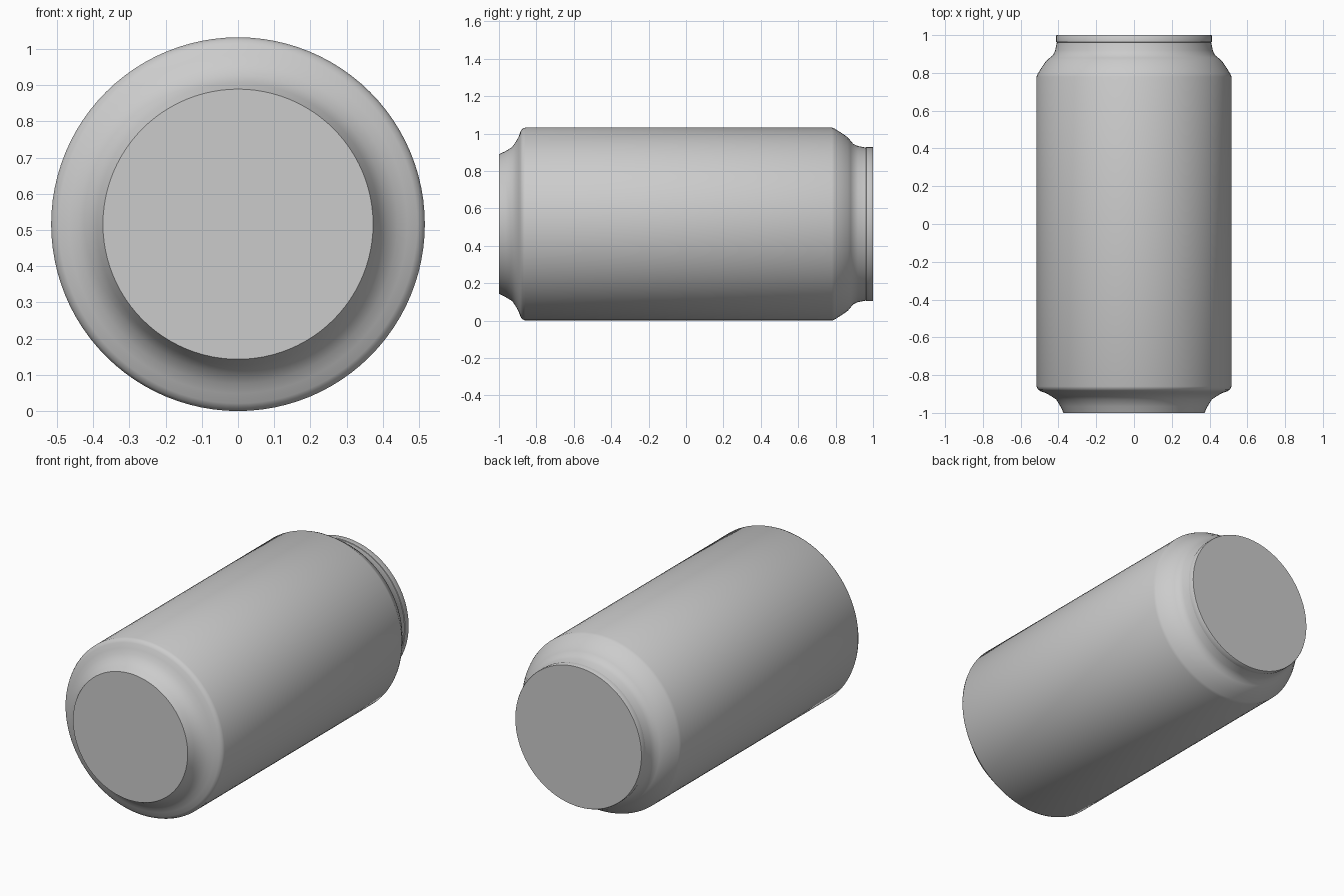
import bpy
import bmesh
from math import cos, sin, tau, radians

cube = bpy.data.objects.get("Cube")
if cube:
    bpy.data.objects.remove(cube, do_unlink=True)

SEGMENTS = 96
RADIUS = 0.516

metal = bpy.data.materials.new("plain grey metal")
metal.use_nodes = True
grey = (0.6, 0.6, 0.6, 1)
metal.diffuse_color = grey
metal.node_tree.nodes["Principled BSDF"].inputs["Base Color"].default_value = grey


def lathe(name, profile):
    """Turn (y, radius) points about the lengthwise axis and cap both ends."""
    bm = bmesh.new()
    rings = []
    for y, r in profile:
        angles = [tau * i / SEGMENTS for i in range(SEGMENTS)]
        rings.append([bm.verts.new((r * cos(a), y, r * sin(a))) for a in angles])
    for a, b in zip(rings, rings[1:]):
        for i in range(SEGMENTS):
            j = (i + 1) % SEGMENTS
            bm.faces.new((a[i], a[j], b[j], b[i]))
    bm.faces.new(rings[0])
    bm.faces.new(rings[-1])
    bmesh.ops.recalc_face_normals(bm, faces=bm.faces)
    mesh = bpy.data.meshes.new(name)
    bm.to_mesh(mesh)
    bm.free()
    mesh.materials.append(metal)
    obj = bpy.data.objects.new(name, mesh)
    bpy.context.collection.objects.link(obj)
    obj.location.z = RADIUS
    bpy.ops.object.select_all(action="DESELECT")
    obj.select_set(True)
    bpy.context.view_layer.objects.active = obj
    bpy.ops.object.shade_smooth_by_angle(angle=radians(40))
    return obj


# Can body: tapered base, straight wall, shoulder and neck
lathe("can_body", [
    (-1, 0.373), (-0.965, 0.39), (-0.93, 0.411), (-0.91, 0.44),
    (-0.895, 0.467), (-0.885, 0.495), (-0.875, 0.509), (-0.86, RADIUS),
    (0.78, RADIUS), (0.795, 0.51), (0.83, 0.488), (0.865, 0.464),
    (0.88, 0.446), (0.895, 0.428), (0.92, 0.417), (0.962, 0.409),
])

# Rim and flat lid
lathe("lid_rim", [(0.961, 0.405), (0.964, 0.412), (0.997, 0.412), (1, 0.41)])
